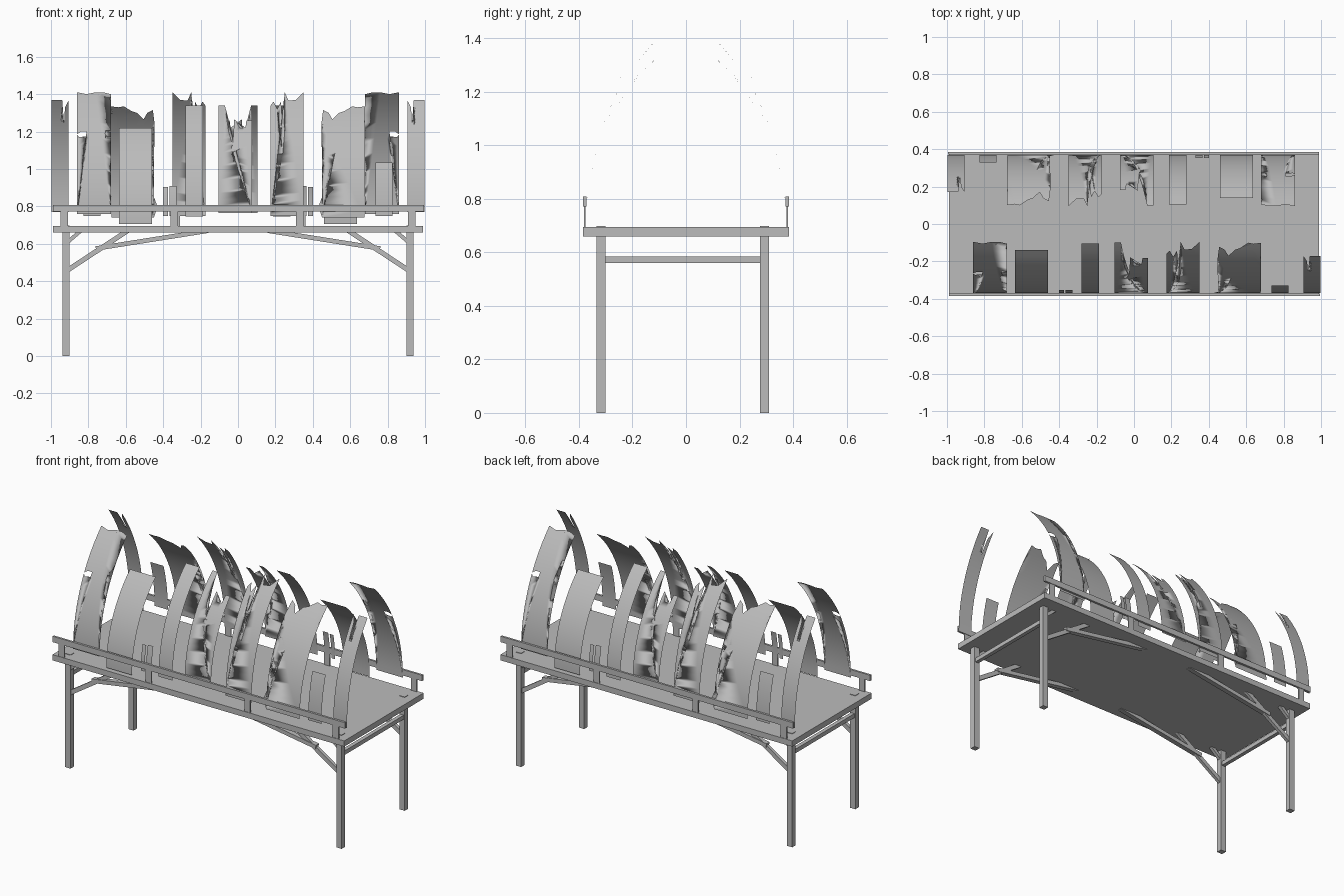
import bpy, bmesh, math
from mathutils import Vector

cube = bpy.data.objects.get("Cube")
if cube:
    bpy.data.objects.remove(cube, do_unlink=True)

grey = bpy.data.materials.new("plain_grey")
grey.use_nodes = True
grey.diffuse_color = (0.5, 0.5, 0.5, 1)
bsdf = next(n for n in grey.node_tree.nodes if n.type == 'BSDF_PRINCIPLED')
bsdf.inputs["Base Color"].default_value = (0.5, 0.5, 0.5, 1)


def add_object(name, bm):
    mesh = bpy.data.meshes.new(name)
    bm.to_mesh(mesh)
    bm.free()
    mesh.materials.append(grey)
    obj = bpy.data.objects.new(name, mesh)
    bpy.context.scene.collection.objects.link(obj)
    return obj


def box(name, x, y, z):
    """Box from (low, high) ranges on each axis."""
    bm = bmesh.new()
    bmesh.ops.create_cube(bm, size=1)
    for v in bm.verts:
        v.co = [r[0] + (c + 0.5) * (r[1] - r[0]) for c, r in zip(v.co, (x, y, z))]
    return add_object(name, bm)


def beam(name, start, end, width, depth):
    """Slanted timber in an upright plane along x."""
    a, b = Vector(start), Vector(end)
    bm = bmesh.new()
    bmesh.ops.create_cube(bm, size=1)
    bmesh.ops.scale(bm, vec=((b - a).length, depth, width), verts=bm.verts)
    obj = add_object(name, bm)
    obj.location = (a + b) / 2
    obj.rotation_euler.y = -math.atan2(b.z - a.z, b.x - a.x)
    return obj


def turned_copy(obj, name):
    """Same part on the opposite side, turned half a circle about z."""
    twin = bpy.data.objects.new(name, obj.data)
    twin.location = (-obj.location.x, -obj.location.y, obj.location.z)
    twin.rotation_euler.z = math.pi
    bpy.context.scene.collection.objects.link(twin)


def cloth_strip(name, outline, base, top, tip_y):
    """Thin torn sheet cut to an outline and bent inward along an arc."""
    bm = bmesh.new()
    face = bm.faces.new([bm.verts.new((x, 0, z)) for x, z in outline])
    bmesh.ops.triangulate(bm, faces=[face])
    steps = 16
    for i in range(1, steps):
        z = base + (top - base) * i / steps
        bmesh.ops.bisect_plane(bm, geom=bm.verts[:] + bm.edges[:] + bm.faces[:],
                               plane_co=(0, 0, z), plane_no=(0, 0, 1))
    foot_y = -0.37
    rise, lean = top - base, tip_y - foot_y
    radius = (rise * rise + lean * lean) / (2 * lean)
    for v in bm.verts:
        h = v.co.z - base
        v.co.y = foot_y + radius - math.sqrt(radius * radius - h * h)
    for f in bm.faces:
        f.smooth = True
    obj = add_object("front_" + name, bm)
    turned_copy(obj, "back_" + name)


def rect(x0, x1, z0, z1):
    return [(x0, z0), (x1, z0), (x1, z1), (x0, z1)]


# Deck
box("deck", (-0.99, 0.99), (-0.385, 0.385), (0.66, 0.695))

# Legs, cross bars and braces
for side, sx in (("right", -1), ("left", 1)):
    for end, y in (("front", -0.318), ("back", 0.293)):
        tag = f"{end}_{side}"
        box("leg_" + tag, (sx * 0.92 - 0.018, sx * 0.92 + 0.018),
            (y - 0.017, y + 0.017), (0, 0.698))
        beam("leg_brace_" + tag, (sx * 0.91, y, 0.46), (sx * 0.59, y, 0.67), 0.026, 0.02)
        beam("long_brace_" + tag, (sx * 0.76, y, 0.575), (sx * 0.16, y, 0.67), 0.024, 0.03)
        beam("corner_brace_" + tag, (sx * 0.91, y, 0.61), (sx * 0.84, y, 0.67), 0.02, 0.02)
    box("cross_bar_" + side, (sx * 0.92 - 0.012, sx * 0.92 + 0.012),
        (-0.318, 0.293), (0.56, 0.585))

# Railings
rail = box("front_rail", (-0.988, 0.995), (-0.385, -0.372), (0.772, 0.808))
turned_copy(rail, "back_rail")
for i, x in enumerate((-0.93, -0.34, 0.33, 0.93)):
    post = box(f"front_rail_post_{i}", (x - 0.02, x + 0.02), (-0.382, -0.375), (0.69, 0.78))
    turned_copy(post, f"back_rail_post_{i}")

# Torn cloth strips, front and turned to the back
cloth_strip("pierced_strip", [
    (-0.86, 0.76), (-0.68, 0.76), (-0.68, 1.17), (-0.70, 1.17), (-0.71, 1.19),
    (-0.68, 1.2), (-0.68, 1.4), (-0.72, 1.41), (-0.74, 1.39), (-0.76, 1.41),
    (-0.81, 1.4), (-0.86, 1.41), (-0.86, 1.187), (-0.84, 1.2), (-0.81, 1.2),
    (-0.81, 1.175), (-0.85, 1.17), (-0.86, 1.183)], 0.76, 1.41, -0.095)
cloth_strip("wide_strip", rect(-0.635, -0.46, 0.705, 1.22), 0.705, 1.22, -0.14)
cloth_strip("scrap_a", rect(-0.4, -0.375, 0.75, 0.905), 0.75, 0.91, -0.352)
cloth_strip("scrap_b", rect(-0.365, -0.328, 0.75, 0.91), 0.75, 0.91, -0.352)
cloth_strip("narrow_strip", rect(-0.28, -0.187, 0.745, 1.34), 0.745, 1.34, -0.105)
cloth_strip("forked_strip", [
    (-0.103, 0.765), (0.075, 0.765), (0.075, 1.26), (0.045, 1.26), (0.04, 1.22),
    (0.01, 1.22), (-0.02, 1.265), (-0.03, 1.09), (-0.05, 1.2), (-0.05, 1.25),
    (-0.07, 1.34), (-0.103, 1.34)], 0.765, 1.34, -0.1)
cloth_strip("split_strip", [
    (0.175, 0.75), (0.35, 0.75), (0.35, 1.41), (0.31, 1.37), (0.27, 1.365),
    (0.25, 1.41), (0.245, 1.36), (0.25, 1.2), (0.24, 1.09), (0.225, 1.14),
    (0.235, 1.28), (0.23, 1.36), (0.21, 1.32), (0.19, 1.36), (0.175, 1.34)],
    0.75, 1.41, -0.095)
cloth_strip("ragged_strip", [
    (0.45, 0.74), (0.677, 0.74), (0.68, 1.24), (0.665, 1.3), (0.68, 1.335),
    (0.64, 1.33), (0.61, 1.335), (0.57, 1.31), (0.54, 1.3), (0.505, 1.265),
    (0.485, 1.3), (0.455, 1.315), (0.447, 1.25), (0.48, 1.18), (0.52, 1.095),
    (0.49, 0.99), (0.475, 0.915), (0.43, 0.8)], 0.74, 1.335, -0.1)
cloth_strip("short_strip", rect(0.735, 0.825, 0.75, 1.035), 0.75, 1.035, -0.328)
cloth_strip("end_strip", [
    (0.905, 0.77), (0.998, 0.77), (0.998, 1.37), (0.94, 1.37), (0.94, 1.33),
    (0.955, 1.32), (0.945, 1.23), (0.93, 1.24), (0.925, 1.33), (0.905, 1.37)],
    0.77, 1.37, -0.17)
